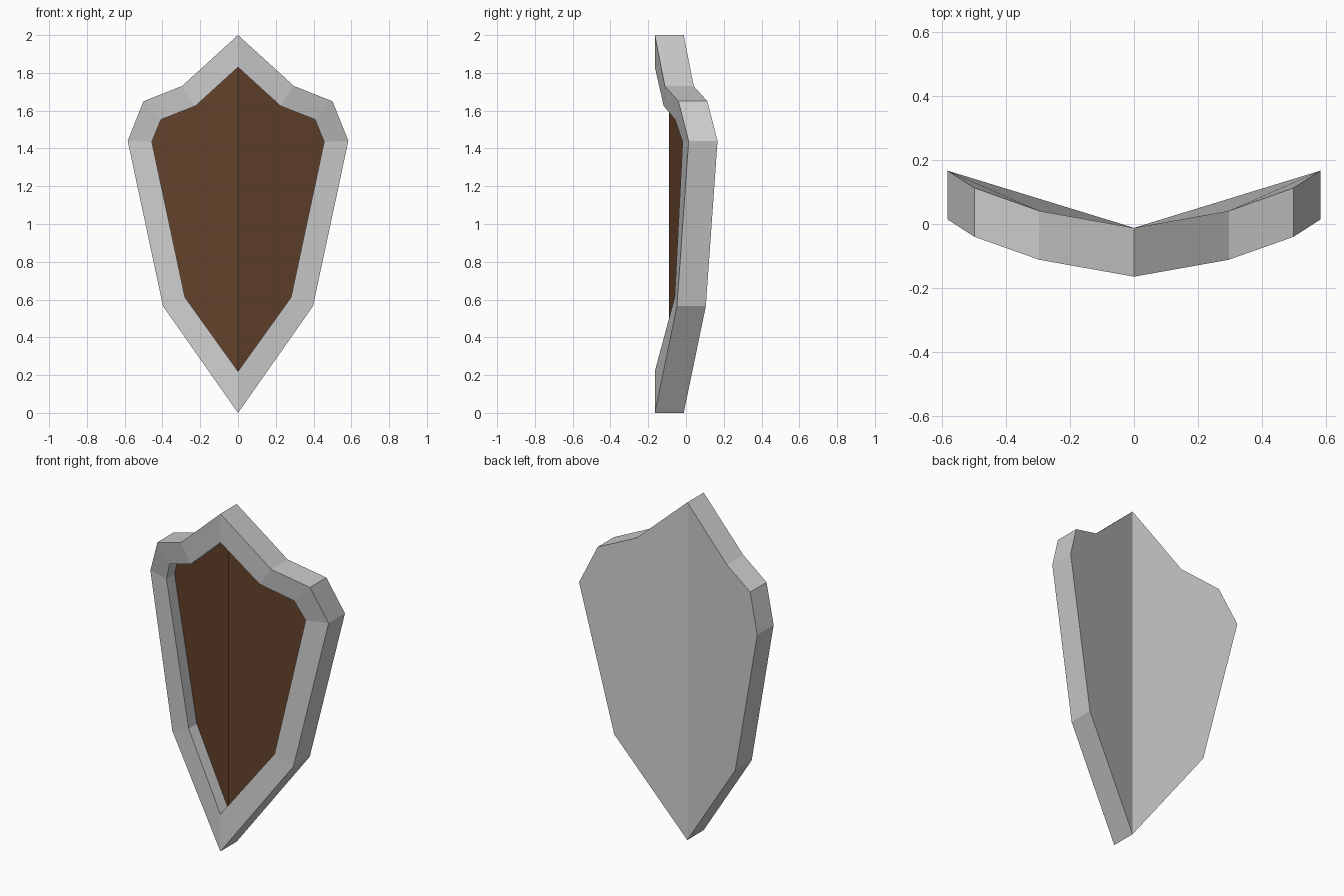
import bpy

if "Cube" in bpy.data.objects:
    bpy.data.objects.remove(bpy.data.objects["Cube"])

# half outlines from top tip to bottom tip: (x, front y, z)
outer = [(0, -.165, 2), (.297, -.112, 1.73), (.5, -.04, 1.65),
         (.584, .014, 1.44), (.397, -.048, .565), (0, -.165, 0)]
inner = [(0, -.165, 1.83), (.225, -.118, 1.625), (.408, -.058, 1.553),
         (.456, -.018, 1.435), (.281, -.06, .612), (0, -.165, .22)]
THICK, RECESS = .153, .076
n = len(outer)


def shift(pts, dy):
    return [(x, y + dy, z) for x, y, z in pts]


def mirrored(name, verts, faces):
    mesh = bpy.data.meshes.new(name)
    mesh.from_pydata(verts, [], faces)
    obj = bpy.data.objects.new(name, mesh)
    bpy.context.collection.objects.link(obj)
    mod = obj.modifiers.new("mirror", 'MIRROR')
    mod.use_axis[0] = True
    mod.use_mirror_merge = True
    return obj


# metal frame: outer side wall, front rim, inner wall, and the back plate
rings = [shift(outer, THICK), outer, inner, shift(inner, RECESS)]
verts = [p for ring in rings for p in ring]
faces = [(r * n + i, (r + 1) * n + i, (r + 1) * n + i + 1, r * n + i + 1)
         for r in range(3) for i in range(n - 1)]
faces.append(tuple(range(n)))
mirrored("shield_frame", verts, faces)

# recessed wooden panel, creased down the middle
panel = mirrored("wood_panel", shift(inner, RECESS), [tuple(reversed(range(n)))])
wood = bpy.data.materials.new("brown_wood")
wood.diffuse_color = (.13, .055, .025, 1)
wood.use_nodes = True
wood.node_tree.nodes["Principled BSDF"].inputs["Base Color"].default_value = wood.diffuse_color
panel.data.materials.append(wood)
